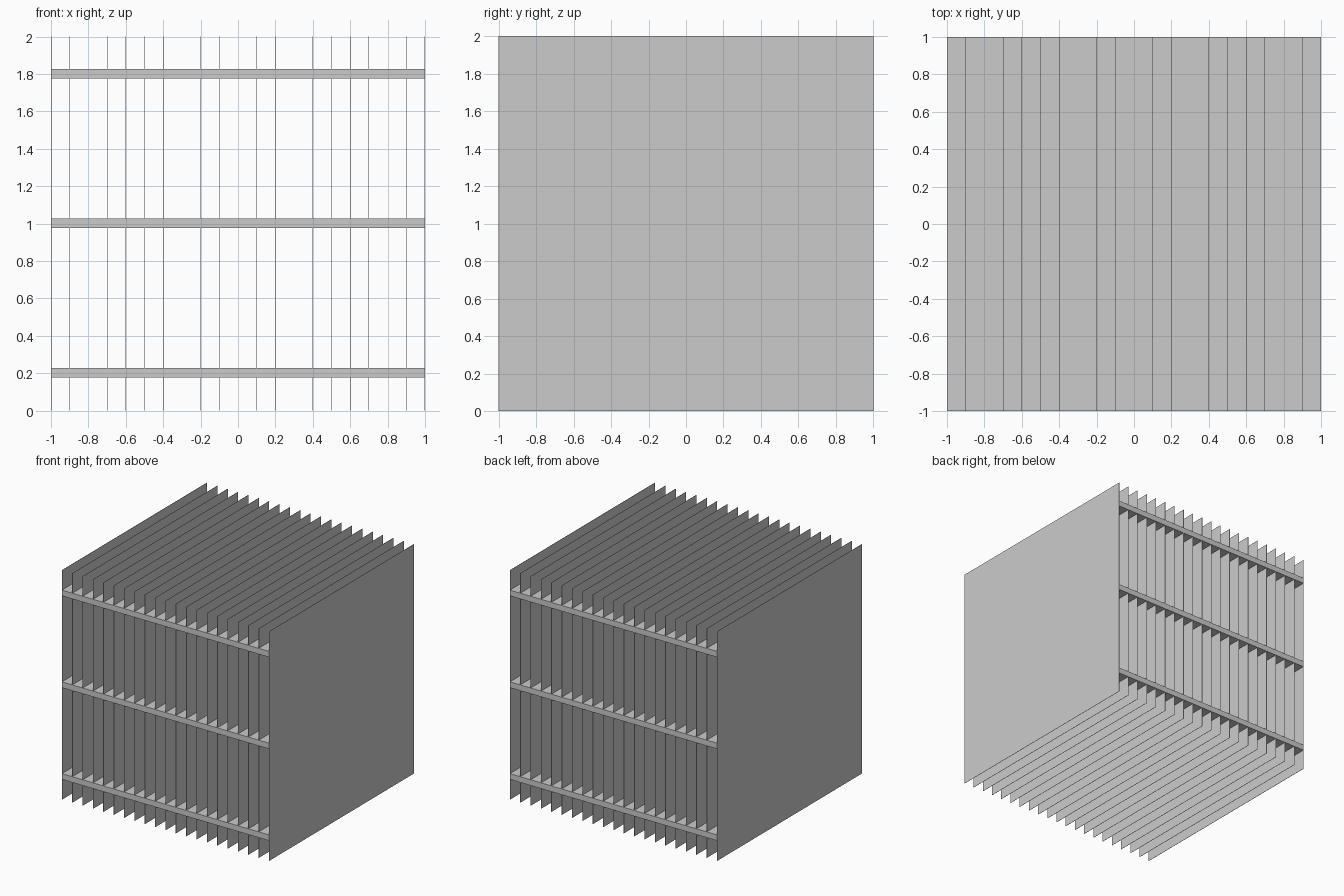
import bpy

if "Cube" in bpy.data.objects:
    bpy.data.objects.remove(bpy.data.objects["Cube"])

FIN_COUNT = 21
FIN_THICK = 0.002
SHELF_THICK = 0.05


def box(name, size, centre):
    bpy.ops.mesh.primitive_cube_add(size=1, location=centre)
    ob = bpy.context.object
    ob.name = name
    ob.scale = size
    bpy.ops.object.transform_apply(location=False, rotation=False, scale=True)
    return ob


# Thin upright fins, evenly spaced across the width
pitch = (2 - FIN_THICK) / (FIN_COUNT - 1)
for i in range(FIN_COUNT):
    x = -1 + FIN_THICK / 2 + i * pitch
    box(f"fin_{i + 1}", (FIN_THICK, 1.999, 2), (x, 0, 1))

# Full-depth horizontal shelves passing through the fins
for name, z in (("lower_shelf", 0.2), ("middle_shelf", 1.0), ("upper_shelf", 1.8)):
    box(name, (2 - FIN_THICK, 2, SHELF_THICK), (0, 0, z + 0.002))
